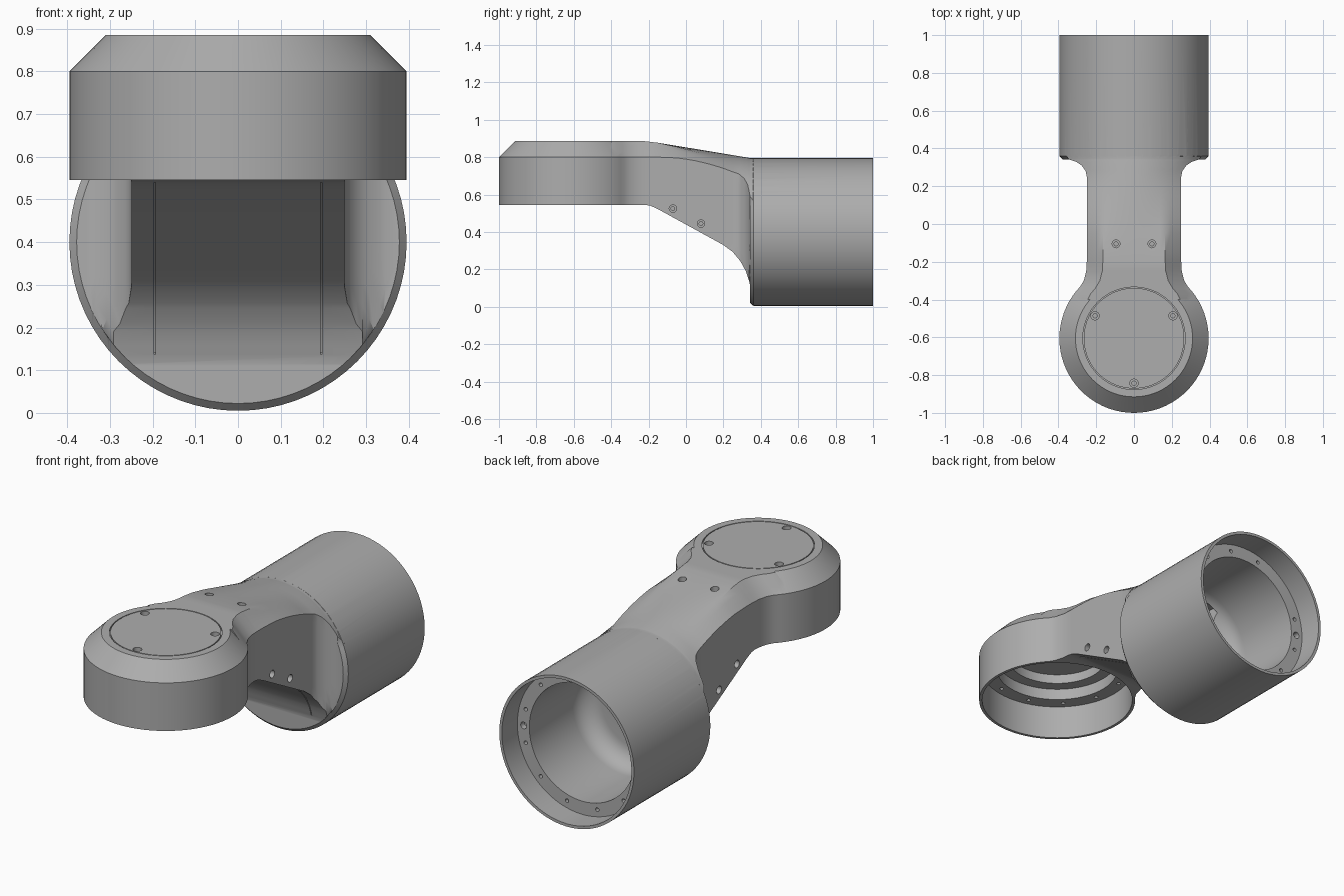
import bpy, bmesh, math
from mathutils import Matrix, Vector

if "Cube" in bpy.data.objects:
    bpy.data.objects.remove(bpy.data.objects["Cube"])

R = 0.395           # outer radius of head and barrel
HEAD_Y = -0.605     # head axis
AXIS_Z = 0.4        # barrel axis height
SEG = 72

metal = bpy.data.materials.new("satin grey metal")
metal.use_nodes = True
GREY = (0.42, 0.42, 0.42, 1)
metal.diffuse_color = GREY
metal.node_tree.nodes["Principled BSDF"].inputs["Base Color"].default_value = GREY


def interp(table, y):
    """Linear look-up in a list of (y, value) pairs."""
    for (a, va), (b, vb) in zip(table, table[1:]):
        if y <= b:
            return va + (vb - va) * max(0, (y - a) / (b - a))
    return table[-1][1]


def skin(bm, rings, caps=True):
    """Bridge equal point rings into a surface."""
    loops = [[bm.verts.new(p) for p in ring] for ring in rings]
    n = len(loops[0])
    for a, b in zip(loops, loops[1:] + ([] if caps else loops[:1])):
        for i in range(n):
            j = (i + 1) % n
            bm.faces.new((a[i], a[j], b[j], b[i]))
    if caps:
        bm.faces.new(loops[0])
        bm.faces.new(loops[-1])


def lathe(bm, profile, place, seg=SEG, caps=True):
    """Revolve (radius, height) pairs round local z."""
    turn = [2 * math.pi * i / seg for i in range(seg)]
    skin(bm, [[place @ Vector((r * math.cos(a), r * math.sin(a), h)) for a in turn]
              for r, h in profile], caps)


def prism(bm, outline, x0, x1):
    """Extrude a (y, z) outline from x0 to x1."""
    skin(bm, [[Vector((x, y, z)) for y, z in outline] for x in (x0, x1)])


def make(name, bm):
    bmesh.ops.recalc_face_normals(bm, faces=bm.faces)
    mesh = bpy.data.meshes.new(name)
    bm.to_mesh(mesh)
    bm.free()
    mesh.materials.append(metal)
    obj = bpy.data.objects.new(name, mesh)
    bpy.context.collection.objects.link(obj)
    return obj


def combine(target, tool, operation):
    """Apply a boolean and discard the tool."""
    mod = target.modifiers.new(operation, 'BOOLEAN')
    mod.operation, mod.solver, mod.object = operation, 'EXACT', tool
    bpy.context.view_layer.objects.active = target
    bpy.ops.object.modifier_apply(modifier=mod.name)
    bpy.data.objects.remove(tool)


UPRIGHT = Matrix.Translation((0, HEAD_Y, 0))
ALONG = Matrix.Translation((0, 0, AXIS_Z)) @ Matrix.Rotation(-math.pi / 2, 4, 'X')

# Head: short upright drum with a chamfered top
bm = bmesh.new()
lathe(bm, [(R, 0.545), (R, 0.8), (0.31, 0.885)], UPRIGHT)
body = make("joint_link_housing", bm)

# Barrel: horizontal drum with a small front chamfer
bm = bmesh.new()
lathe(bm, [(0.378, 0.342), (R, 0.36), (R, 1.0)], ALONG)
barrel = make("barrel", bm)

# Arm: lofted from the chamfered head section to the round barrel section
WIDTH = [(-0.4, 0.33), (-0.37, 0.315), (-0.34, 0.29), (-0.3, 0.266), (-0.25, 0.253),
         (-0.2, 0.25), (0.25, 0.25), (0.28, 0.256), (0.31, 0.277), (0.33, 0.307),
         (0.342, 0.345), (0.37, 0.365)]
TOP = [(-0.22, 0.885), (-0.15, 0.877), (0.345, 0.795), (0.37, 0.795)]
BELLY = [(-0.4, 0.545), (-0.22, 0.545), (-0.19, 0.54), (-0.15, 0.522), (0.2, 0.33),
         (0.25, 0.293), (0.29, 0.245), (0.32, 0.19), (0.338, 0.135), (0.345, 0.1), (0.37, 0.1)]
stations = {y for table in (WIDTH, TOP, BELLY) for y, _ in table}
stations |= {-0.05, 0, 0.05, 0.1, 0.15}


def section(y):
    w, top, belly = (interp(t, y) for t in (WIDTH, TOP, BELLY))
    blend = interp([(-0.1, 0), (0.25, 1)], y)
    flat = w - 0.085

    def roof(x):
        chamfer = top - max(0, x - flat) / 0.085 * (top - 0.8)
        arc = top - R + math.sqrt(R * R - x * x)
        return chamfer + (arc - chamfer) * blend

    half = [(flat * i / 6, roof(flat * i / 6)) for i in range(7)]
    half += [(flat + 0.085 * i / 3, roof(flat + 0.085 * i / 3)) for i in (1, 2, 3)]
    shoulder = roof(w)
    for i in range(1, 9):
        z = shoulder + (belly - shoulder) * i / 8
        drop = min(0, z - AXIS_Z)
        half.append((min(w, math.sqrt(0.378 ** 2 - drop ** 2)), z))
    ring = half + [(-x, z) for x, z in reversed(half[1:])]
    return [Vector((x, y, z)) for x, z in ring]


bm = bmesh.new()
skin(bm, [section(y) for y in sorted(stations)])
arm = make("arm", bm)
combine(body, arm, 'UNION')
combine(body, barrel, 'UNION')

# Stepped bore under the head
bm = bmesh.new()
lathe(bm, [(0.38, 0.5), (0.38, 0.725), (0.305, 0.725), (0.305, 0.785),
           (0.245, 0.785), (0.245, 0.835)], UPRIGHT)
combine(body, make("head_bore", bm), 'DIFFERENCE')

# Stepped bore in the barrel, with a rounded floor
fillet = [(0.21 + 0.1 * math.cos(a), 0.51 - 0.1 * math.sin(a))
          for a in (math.pi / 2 * i / 8 for i in range(9))]
bm = bmesh.new()
lathe(bm, [(0.38, 1.05), (0.38, 0.87), (0.31, 0.87)] + fillet, ALONG)
combine(body, make("barrel_bore", bm), 'DIFFERENCE')

# Cable duct through the arm
bm = bmesh.new()
prism(bm, [(0.46, 0.36), (0.46, 0.68), (0.3, 0.7), (-0.26, 0.71),
           (-0.26, 0.61), (-0.12, 0.58), (0.25, 0.38)], -0.165, 0.165)
combine(body, make("cable_duct", bm), 'DIFFERENCE')

# Seams: lid ring on the head and two lines under the arm
bm = bmesh.new()
lathe(bm, [(0.266, 0.877), (0.271, 0.877), (0.271, 0.9), (0.266, 0.9)], UPRIGHT, caps=False)
seam = [p for p in BELLY if -0.2 < p[0] < 0.34]
outline = [(y - 0.03, z - 0.03) for y, z in seam] + [(y + 0.004, z + 0.006) for y, z in reversed(seam)]
for x in (-0.195, 0.195):
    prism(bm, outline, x - 0.002, x + 0.002)
combine(body, make("seams", bm), 'DIFFERENCE')

# Screw holes: counterbores with a narrower pilot
bm = bmesh.new()


def drill(point, into, radius, depth):
    place = Matrix.Translation(point) @ Vector(into).to_track_quat('Z', 'Y').to_matrix().to_4x4()
    lathe(bm, [(radius, -0.02), (radius, depth), (radius * 0.5, depth),
               (radius * 0.5, depth * 1.5)], place, seg=16)


for i in range(3):
    a = math.radians(30 + 120 * i)
    drill((0.238 * math.cos(a), HEAD_Y + 0.238 * math.sin(a), 0.885), (0, 0, -1), 0.022, 0.02)
for s in (-1, 1):
    drill((s * 0.095, -0.105, 0.87), (0, 0, -1), 0.021, 0.03)
    for y, z in ((-0.07, 0.525), (0.08, 0.445)):
        drill((s * 0.25, y, z), (-s, 0, 0), 0.02, 0.03)
for i in range(12):
    a = math.radians(15 + 30 * i)
    x, v = 0.343 * math.cos(a), 0.343 * math.sin(a)
    drill((x, 0.87, AXIS_Z + v), (0, -1, 0), 0.01, 0.03)
    drill((x, HEAD_Y + v, 0.725), (0, 0, 1), 0.01, 0.015)
for s in (-1, 1):
    drill((s * 0.343, 0.87, AXIS_Z), (0, -1, 0), 0.018, 0.03)
combine(body, make("screw_holes", bm), 'DIFFERENCE')

# Smooth the curved surfaces, keep machined edges crisp
bpy.ops.object.select_all(action='DESELECT')
body.select_set(True)
bpy.context.view_layer.objects.active = body
bpy.ops.object.shade_smooth_by_angle(angle=math.radians(28))
